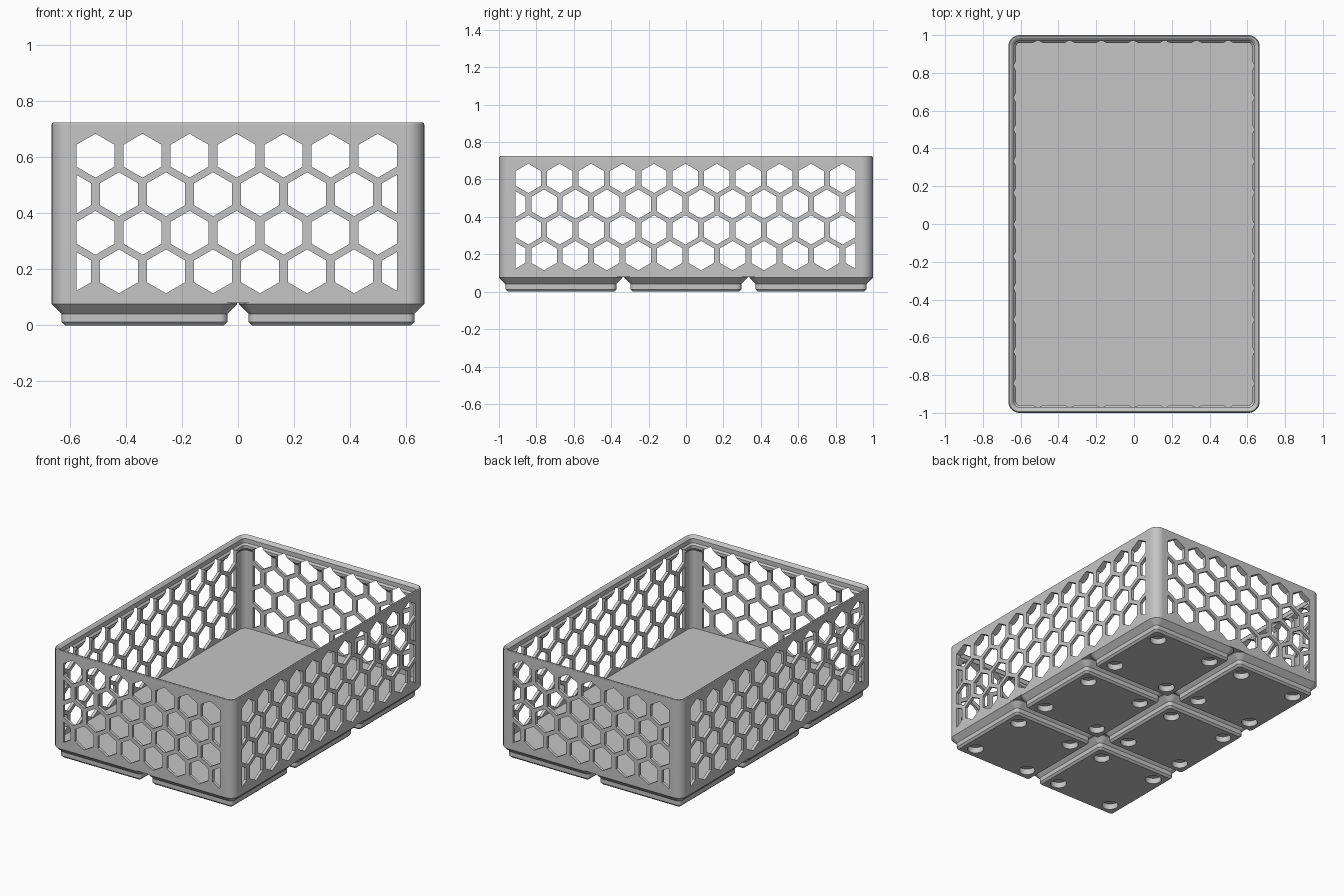
import bpy, bmesh, math
from mathutils import Matrix, Vector

MM = 2 / 125.5          # millimetres to model units
PITCH = 42 * MM

if "Cube" in bpy.data.objects:
    bpy.data.objects.remove(bpy.data.objects["Cube"], do_unlink=True)

grey = bpy.data.materials.new("light grey plastic")
grey.use_nodes = True
grey.diffuse_color = (0.56, 0.56, 0.56, 1)
grey.node_tree.nodes["Principled BSDF"].inputs["Base Color"].default_value = grey.diffuse_color


def make_object(name, bm):
    bmesh.ops.recalc_face_normals(bm, faces=bm.faces)
    mesh = bpy.data.meshes.new(name)
    bm.to_mesh(mesh)
    bm.free()
    mesh.materials.append(grey)
    obj = bpy.data.objects.new(name, mesh)
    bpy.context.collection.objects.link(obj)
    return obj


def rounded_loft(name, half_x, half_y, radius, rings, steps=8):
    """Stack rounded rectangles given as (inset, height) and cap both ends."""
    bm = bmesh.new()
    loops = []
    for inset, z in rings:
        r = radius - inset
        loop = []
        for corner, (sx, sy) in enumerate([(1, 1), (-1, 1), (-1, -1), (1, -1)]):
            for i in range(steps + 1):
                a = math.radians(90 * (corner + i / steps))
                x = sx * (half_x - radius) + r * math.cos(a)
                y = sy * (half_y - radius) + r * math.sin(a)
                loop.append(bm.verts.new(Vector((x, y, z)) * MM))
        loops.append(loop)
    for low, high in zip(loops, loops[1:]):
        for i in range(len(low)):
            j = (i + 1) % len(low)
            bm.faces.new((low[i], low[j], high[j], high[i]))
    bm.faces.new(loops[0])
    bm.faces.new(loops[-1])
    return make_object(name, bm)


def hex_cutter(name, count, centre, turn):
    """Honeycomb prisms through two opposite walls, trimmed at the panel ends."""
    step, radius, row_step, rows = 0.168, 0.0785, 0.1377, 4
    end = (count - 1) / 2 * step + radius * math.cos(math.pi / 6)
    bm = bmesh.new()
    for row in range(rows):
        shifted = row % 2
        for k in range(count + shifted):
            u = (k - (count - 1 + shifted) / 2) * step
            z = 0.606 - row * row_step
            part = bmesh.new()
            bmesh.ops.create_circle(part, cap_ends=True, segments=6, radius=radius)
            place = Matrix.Translation((u, -1.3, z)) @ Matrix.Rotation(math.pi / 2, 4, 'X')
            # point one corner straight up
            top = max(part.verts, key=lambda v: v.co.y)
            if abs(top.co.x) > 0.001:
                place = place @ Matrix.Rotation(math.pi / 6, 4, 'Z')
            part.transform(place)
            for side in (-1, 1):
                if abs(u) + radius > end and u * side > end - 0.03:
                    bmesh.ops.bisect_plane(
                        part, geom=part.verts[:] + part.edges[:] + part.faces[:],
                        plane_co=(side * end, 0, 0), plane_no=(side, 0, 0), clear_outer=True)
            res = bmesh.ops.extrude_face_region(part, geom=part.faces[:])
            bmesh.ops.translate(part, vec=(0, 2.6, 0), verts=[
                v for v in res["geom"] if isinstance(v, bmesh.types.BMVert)])
            # extrusion may leave the start open, so close it
            bmesh.ops.holes_fill(part, edges=[e for e in part.edges if e.is_boundary])
            temp = bpy.data.meshes.new("temp")
            part.to_mesh(temp)
            part.free()
            bm.from_mesh(temp)
            bpy.data.meshes.remove(temp)
    bm.transform(Matrix.Rotation(turn, 4, 'Z') @ Matrix.Translation((centre, 0, 0)))
    return make_object(name, bm)


def cut(obj, cutter):
    mod = obj.modifiers.new("cut", 'BOOLEAN')
    mod.operation = 'DIFFERENCE'
    mod.solver = 'EXACT'
    mod.object = cutter
    select(obj)
    bpy.ops.object.modifier_apply(modifier=mod.name)
    bpy.data.objects.remove(cutter, do_unlink=True)


def select(obj):
    bpy.ops.object.select_all(action='DESELECT')
    obj.select_set(True)
    bpy.context.view_layer.objects.active = obj


def smooth(obj):
    select(obj)
    bpy.ops.object.shade_smooth_by_angle(angle=math.radians(30))
    mod = obj.modifiers.new("even shading", 'WEIGHTED_NORMAL')
    mod.keep_sharp = True


# Bin body: outer wall, rounded rim, stacking lip, inner wall and floor
body = rounded_loft("basket_body", 41.75, 62.75, 3.75, [
    (0, 5), (0, 45), (0.12, 45.3), (0.4, 45.5), (0.75, 45.5), (1.05, 45.35),
    (1.9, 44.5), (1.9, 42.7), (2.6, 42), (2.6, 40.8), (1.2, 39.4), (1.2, 7)])
cut(body, hex_cutter("end_wall_cutter", 7, -0.005, 0))
cut(body, hex_cutter("side_wall_cutter", 11, -0.003, math.pi / 2))
smooth(body)

# One stepped foot with four round pockets underneath
foot = rounded_loft("foot", 20.75, 20.75, 3.75, [
    (2.95, 0), (2.15, 0.8), (2.15, 2.6), (0, 4.75), (0, 5)])
pockets = bmesh.new()
for sx in (-1, 1):
    for sy in (-1, 1):
        bmesh.ops.create_cone(
            pockets, cap_ends=True, segments=32, radius1=3.1 * MM, radius2=3.1 * MM,
            depth=4.8 * MM, matrix=Matrix.Translation((sx * 13 * MM, sy * 13 * MM, 0)))
cut(foot, make_object("pocket_cutter", pockets))
smooth(foot)

# Repeat the foot in a two by three grid
for col in range(2):
    for row in range(3):
        item = foot if col == row == 0 else foot.copy()
        if item is not foot:
            bpy.context.collection.objects.link(item)
        item.name = f"foot_{col + 1}_{row + 1}"
        item.location = ((col - 0.5) * PITCH, (row - 1) * PITCH, 0)
